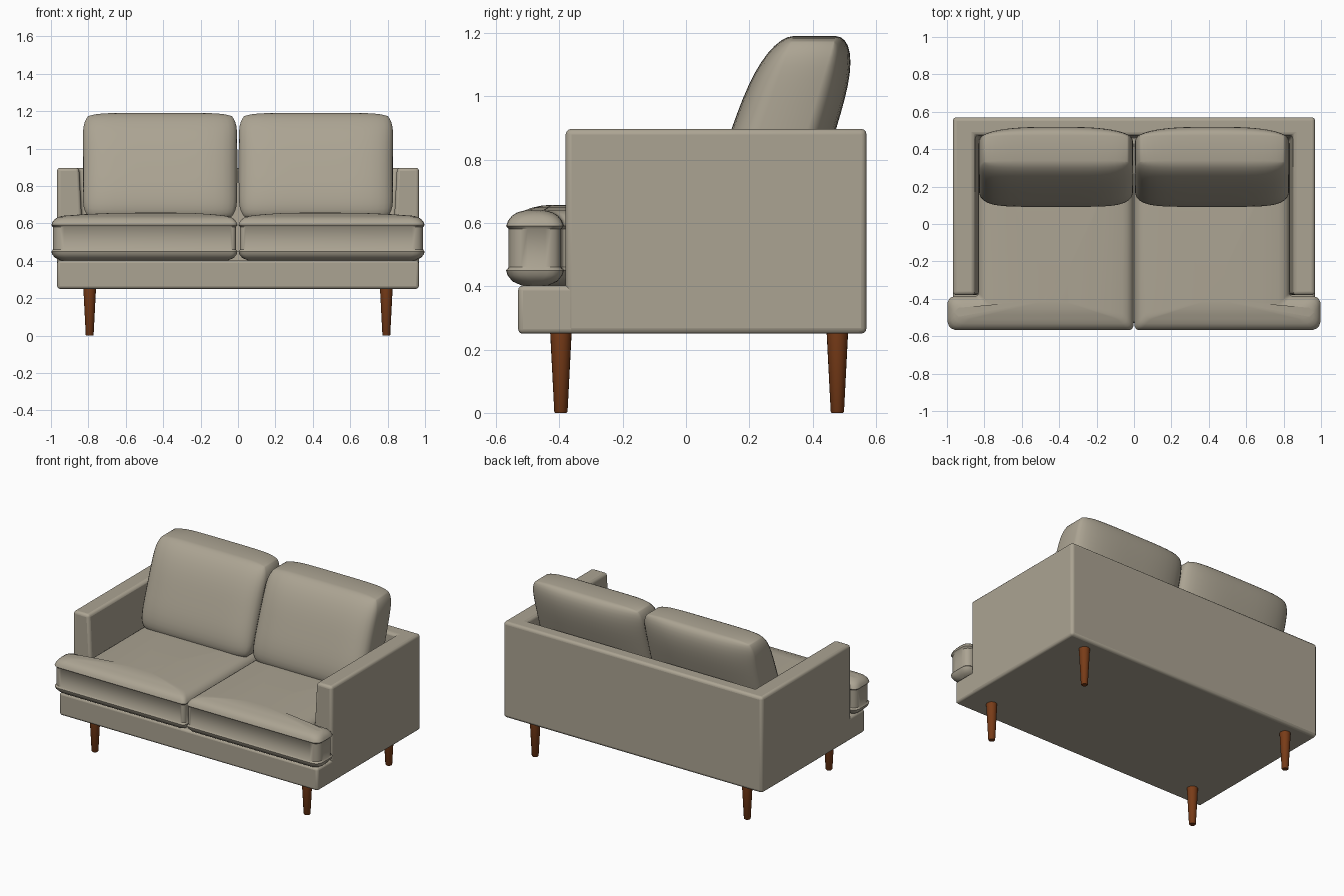
import bpy, bmesh, math
from mathutils import Vector

if "Cube" in bpy.data.objects:
    bpy.data.objects.remove(bpy.data.objects["Cube"])


def material(name, rgb):
    m = bpy.data.materials.new(name)
    m.diffuse_color = (*rgb, 1)
    m.use_nodes = True
    m.node_tree.nodes["Principled BSDF"].inputs["Base Color"].default_value = m.diffuse_color
    return m


FABRIC = material("beige fabric", (0.41, 0.37, 0.29))
WOOD = material("brown wood", (0.19, 0.045, 0.009))


def finish(bm, name, mat, bevel=0, angle=35):
    bmesh.ops.recalc_face_normals(bm, faces=bm.faces)
    me = bpy.data.meshes.new(name)
    bm.to_mesh(me)
    bm.free()
    me.materials.append(mat)
    ob = bpy.data.objects.new(name, me)
    bpy.context.collection.objects.link(ob)
    if bevel:
        b = ob.modifiers.new("soft edges", "BEVEL")
        b.width, b.segments = bevel, 3
    bpy.ops.object.select_all(action="DESELECT")
    ob.select_set(True)
    bpy.context.view_layer.objects.active = ob
    bpy.ops.object.shade_smooth_by_angle(angle=math.radians(angle))
    return ob


def loft(bm, loops):
    """Skin a stack of equal-length loops and cap both ends."""
    rings = [[bm.verts.new(p) for p in loop] for loop in loops]
    for a, b in zip(rings, rings[1:]):
        for i in range(len(a)):
            j = (i + 1) % len(a)
            bm.faces.new((a[i], a[j], b[j], b[i]))
    bm.faces.new(rings[0])
    bm.faces.new(rings[-1])


def rounded_outline(corners, inset, z):
    """Counter-clockwise (x, y, radius) corners, inset and rounded."""
    pts = [Vector(c[:2]) for c in corners]
    n = len(pts)
    moved = []
    for i, p in enumerate(pts):
        d0, d1 = (p - pts[i - 1]).normalized(), (pts[(i + 1) % n] - p).normalized()
        n0, n1 = Vector((-d0.y, d0.x)), Vector((-d1.y, d1.x))
        moved.append(p + (n0 + n1) * inset)      # right-angled corners
    out = []
    for i, p in enumerate(moved):
        r = corners[i][2]
        a = p + (moved[i - 1] - p).normalized() * r
        b = p + (moved[(i + 1) % n] - p).normalized() * r
        for k in range(6):
            t = k / 5
            q = a * (1 - t) ** 2 + p * 2 * t * (1 - t) + b * t * t
            out.append((q.x, q.y, z))
    return out


# Arms and back: one U-shaped shell whose inner walls lean outward
bm = bmesh.new()
X, Y0, Y1 = 0.968, -0.38, 0.57


def u_shape(inner_x, inner_y, z):
    return [(-X, Y0, z), (-X, Y1, z), (X, Y1, z), (X, Y0, z),
            (inner_x, Y0, z), (inner_x, inner_y, z),
            (-inner_x, inner_y, z), (-inner_x, Y0, z)]


loft(bm, [u_shape(0.815, 0.45, 0.25), u_shape(0.85, 0.475, 0.897)])
finish(bm, "arms_and_back", FABRIC, 0.018)

# Base with front rail
bm = bmesh.new()
loft(bm, [[(-0.967, -0.53, z), (0.967, -0.53, z), (0.967, 0.56, z), (-0.967, 0.56, z)]
          for z in (0.25, 0.402)])
finish(bm, "base", FABRIC, 0.015)


def seat_cushion(side, name):
    # Boxed cushion that wraps around the front of the arm
    corners = [(0.003, -0.568, 0.03), (0.998, -0.568, 0.06), (0.998, -0.386, 0.05),
               (0.832, -0.386, 0.02), (0.832, 0.45, 0.03), (0.003, 0.45, 0.03)]
    layers = [(0.05, 0.402), (0.02, 0.415), (0.004, 0.435), (0, 0.45), (0.008, 0.46),
              (0.008, 0.58), (0, 0.59), (0.006, 0.607), (0.018, 0.622),
              (0.035, 0.633), (0.06, 0.64)]
    loops = [rounded_outline(corners, d, z) for d, z in layers]
    c = Vector((0.42, -0.40))
    for s, z in ((0.8, 0.648), (0.5, 0.655), (0.2, 0.657)):   # crowned top
        loops.append([(c.x + (x - c.x) * s, c.y + (y - c.y) * s, z)
                      for x, y, _ in loops[10]])
    bm = bmesh.new()
    loft(bm, [[(x * side, y, z) for x, y, z in l] for l in loops])
    finish(bm, name, FABRIC, 0, 40)


def back_cushion(side, name):
    # Leaning cushion: bulging front and back joined by a side panel
    n, half_w, z_mid, half_h = 20, 0.413, 0.905, 0.285
    ts = [math.sin((i / n - 0.5) * math.pi) for i in range(n + 1)]
    bm = bmesh.new()

    def sheet(base_y, slope, bulge, pu, pv):
        rows = []
        for v in ts:
            row = []
            for u in ts:
                x = 0.417 + half_w * u * (1 - 0.07 * v ** 8)
                z = z_mid + half_h * v * (1 - 0.06 * u ** 8)
                f = math.sqrt(max(0, (1 - abs(u) ** pu) * (1 - abs(v) ** pv)))
                y = base_y + (z - 0.9) * slope + bulge * f
                row.append(bm.verts.new((x * side, y, z)))
            rows.append(row)
        for a, b in zip(rows, rows[1:]):
            for i in range(n):
                bm.faces.new((a[i], a[i + 1], b[i + 1], b[i]))
        return (rows[0][:-1] + [r[-1] for r in rows[:-1]]
                + rows[-1][:0:-1] + [r[0] for r in rows[:0:-1]])

    front = sheet(0.235, 0.36, -0.09, 6, 3)
    back = sheet(0.385, 0.30, 0.09, 3, 3)
    for i in range(len(front)):
        j = (i + 1) % len(front)
        bm.faces.new((front[i], front[j], back[j], back[i]))
    finish(bm, name, FABRIC, 0, 45)


for side, label in ((-1, "left"), (1, "right")):
    seat_cushion(side, "seat_cushion_" + label)
    back_cushion(side, "back_cushion_" + label)
    # Tapered round legs
    for y, place in ((-0.395, "front"), (0.478, "rear")):
        bm = bmesh.new()
        loft(bm, [[(side * 0.793 + r * math.cos(a * math.pi / 10),
                    y + r * math.sin(a * math.pi / 10), z) for a in range(20)]
                  for r, z in ((0.018, 0), (0.021, 0.004), (0.034, 0.255))])
        finish(bm, f"{place}_leg_{label}", WOOD)
